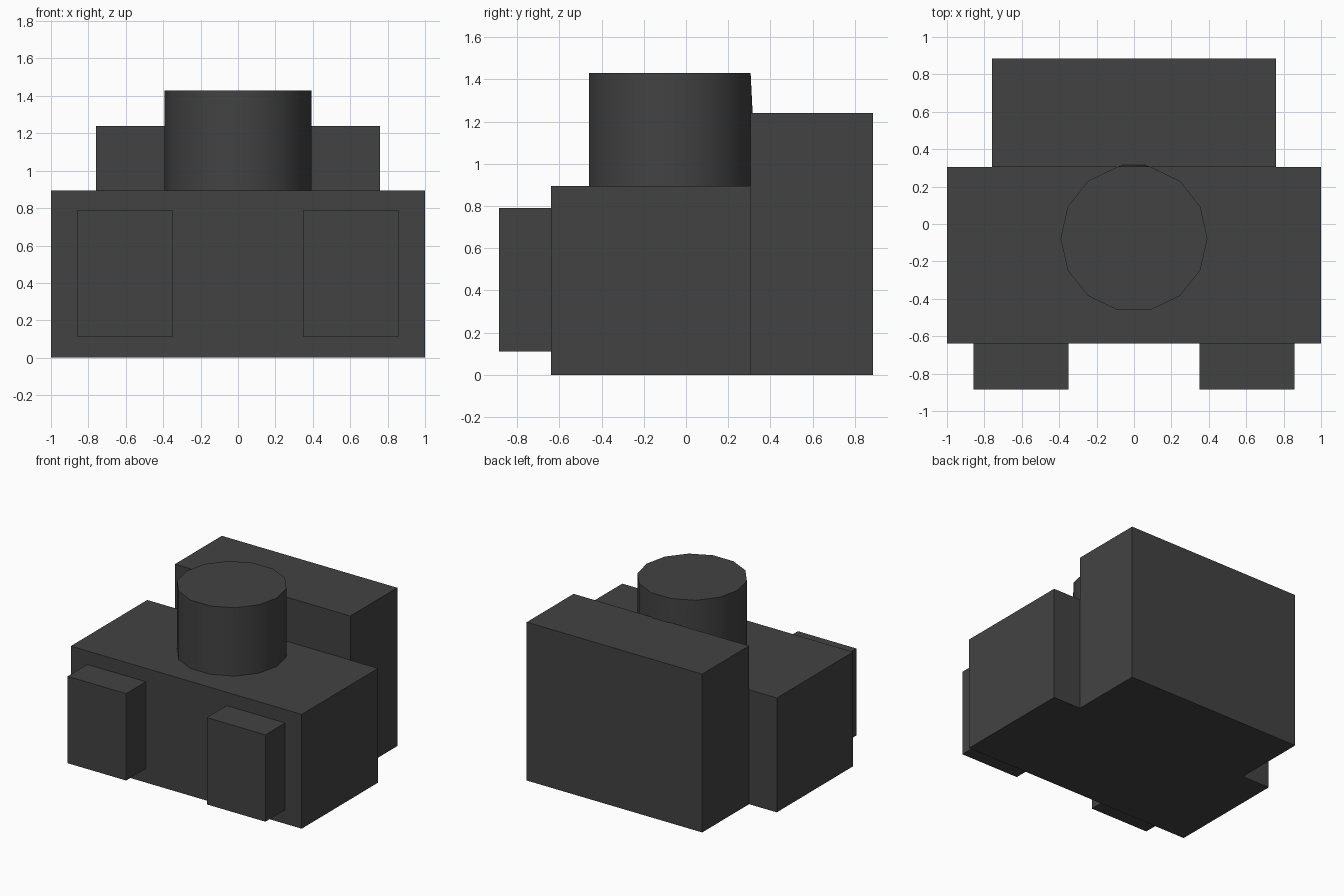
import bpy, bmesh, math

cube = bpy.data.objects.get("Cube")
if cube:
    bpy.data.objects.remove(cube, do_unlink=True)

# Single dark grey finish
GREY = (0.055, 0.055, 0.055, 1.0)
mat = bpy.data.materials.new("dark_grey")
mat.use_nodes = True
mat.diffuse_color = GREY
mat.node_tree.nodes["Principled BSDF"].inputs["Base Color"].default_value = GREY


def add_object(name, bm):
    bmesh.ops.recalc_face_normals(bm, faces=bm.faces[:])
    mesh = bpy.data.meshes.new(name)
    bm.to_mesh(mesh)
    bm.free()
    mesh.materials.append(mat)
    obj = bpy.data.objects.new(name, mesh)
    bpy.context.collection.objects.link(obj)
    return obj


def box(name, x, y, z):
    """Box spanning the given (low, high) ranges."""
    bm = bmesh.new()
    bmesh.ops.create_cube(bm, size=1)
    for v in bm.verts:
        v.co = [r[0] if c < 0 else r[1] for c, r in zip(v.co, (x, y, z))]
    return add_object(name, bm)


# Wide main body and the taller block behind it
box("main_body", (-1, 1), (-0.64, 0.305), (0, 0.895))
box("rear_block", (-0.76, 0.76), (0.305, 0.885), (0, 1.24))

# Pair of blocks on the front
for side, s in (("left", 1), ("right", -1)):
    box(f"front_block_{side}", sorted((0.35 * s, 0.857 * s)),
        (-0.885, -0.64), (0.11, 0.79))

# Fourteen-sided turret standing on the body
SIDES, RADIUS, CENTRE_Y, BASE, TOP = 14, 0.393, -0.077, 0.895, 1.43
bm = bmesh.new()
rings = []
for z in (BASE, TOP):
    rings.append([bm.verts.new((RADIUS * math.cos(a), CENTRE_Y + RADIUS * math.sin(a), z))
                  for a in (math.tau * i / SIDES for i in range(SIDES))])
low, high = rings
# Extra base vertex makes the back flare slightly into the rear block
flare = bm.verts.new((0, 0.333, BASE))
BACK = 3
for i in range(SIDES):
    j = (i + 1) % SIDES
    if i == BACK:
        bm.faces.new((low[i], flare, high[i]))
        bm.faces.new((flare, high[j], high[i]))
        bm.faces.new((flare, low[j], high[j]))
    else:
        bm.faces.new((low[i], low[j], high[j], high[i]))
bm.faces.new(high)
bm.faces.new((low[:BACK + 1] + [flare] + low[BACK + 1:])[::-1])
turret = add_object("turret", bm)

# Smooth the turret wall, keep its rim crisp
bpy.ops.object.select_all(action="DESELECT")
turret.select_set(True)
bpy.context.view_layer.objects.active = turret
bpy.ops.object.shade_smooth_by_angle(angle=math.radians(35))
